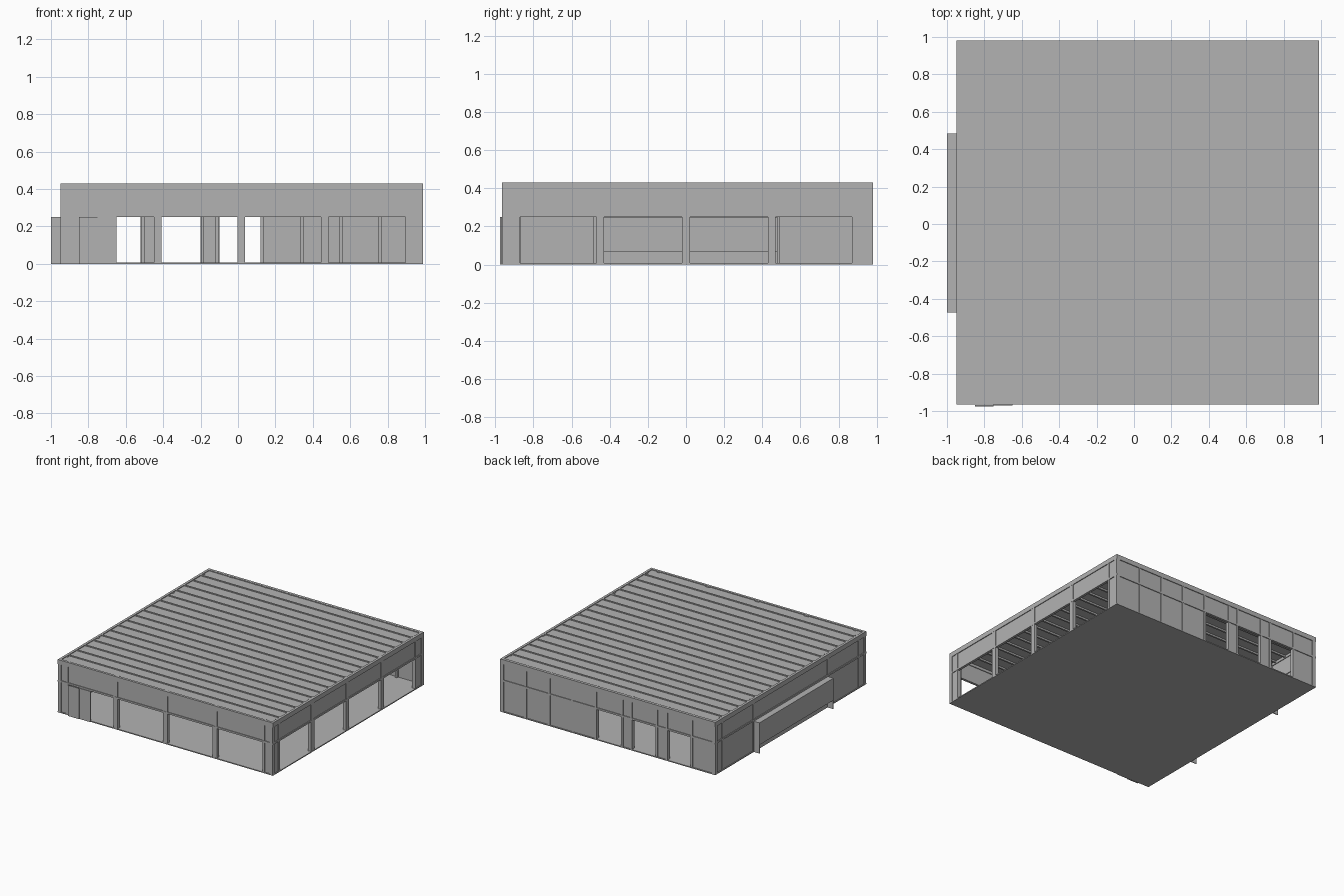
import bpy
import bmesh

cube = bpy.data.objects.get("Cube")
if cube:
    bpy.data.objects.remove(cube, do_unlink=True)

grey = bpy.data.materials.new("plain grey")
grey.use_nodes = True
colour = (0.45, 0.45, 0.45, 1)
grey.diffuse_color = colour
grey.node_tree.nodes["Principled BSDF"].inputs["Base Color"].default_value = colour

# Main outline and levels of the building
LEFT, RIGHT, FRONT, BACK = -0.95, 0.99, -0.965, 0.98
HEAD, TOP, SKIN = 0.25, 0.43, 0.008


def build(name, boxes):
    """Make one object from boxes given as x, y and z ranges."""
    bm = bmesh.new()
    for xs, ys, zs in boxes:
        verts = bmesh.ops.create_cube(bm, size=1)["verts"]
        for v in verts:
            v.co = [(r[0] + r[1]) / 2 + c * (r[1] - r[0])
                    for c, r in zip(v.co, (xs, ys, zs))]
    mesh = bpy.data.meshes.new(name)
    bm.to_mesh(mesh)
    bm.free()
    mesh.materials.append(grey)
    obj = bpy.data.objects.new(name, mesh)
    bpy.context.collection.objects.link(obj)
    return obj


def on_side(side, along, depth, zs):
    """Place a box on a wall; depth is measured inwards from its outer face."""
    near, far = depth
    if side == "front":
        return along, (FRONT + near, FRONT + far), zs
    if side == "back":
        return along, (BACK - far, BACK - near), zs
    if side == "left":
        return (RIGHT - far, RIGHT - near), along, zs
    return (LEFT + near, LEFT + far), along, zs


def wall(side, posts, panels):
    """Upper band, rails, posts and the closed lower panels of one wall."""
    span = (LEFT, RIGHT) if side in ("front", "back") else (FRONT, BACK)
    inner = (span[0] + 0.006, span[1] - 0.006)
    build(side + "_upper_panel", [on_side(side, inner, (0.006, 0.014), (HEAD, TOP - 0.02))])
    build(side + "_rails", [on_side(side, span, (0, 0.02), (HEAD, HEAD + 0.014)),
                            on_side(side, span, (0, 0.02), (TOP - 0.038, TOP))])
    build(side + "_posts", [on_side(side, (c - w / 2, c + w / 2), (0.001, 0.03), (0, TOP - 0.002))
                            for c, w in posts])
    build(side + "_lower_panels", [on_side(side, p, (0.006, 0.014), (0, HEAD)) for p in panels])


# Floor slab
build("floor", [((LEFT, RIGHT), (FRONT, BACK), (0, SKIN))])

# Roof deck with evenly spaced ribs
build("roof_deck", [((LEFT + 0.015, RIGHT - 0.01), (FRONT + 0.01, BACK - 0.01), (0.414, 0.424))])
build("roof_ribs", [((LEFT + 0.015, RIGHT - 0.01), (y - 0.007, y + 0.007), (0.4, 0.429))
                    for y in [-0.849 + 0.1065 * i for i in range(18)]])

# Four walls: posts as centre and width, panels as ranges along the wall
wide, thin = 0.04, 0.018
wall("front",
     [(-0.941, thin), (-0.866, thin), (-0.43, wide), (0.018, wide),
      (0.465, wide), (0.905, thin), (0.981, thin)],
     [(LEFT, -0.85), (0.9, RIGHT)])
wall("back",
     [(x, thin) for x in (-0.941, -0.735, -0.51, -0.42, -0.19, -0.11,
                          0.13, 0.34, 0.55, 0.76, 0.981)],
     [(LEFT, -0.74), (-0.52, -0.41), (-0.2, -0.1), (0.12, RIGHT)])
side_posts = [(-0.956, thin), (-0.88, thin), (-0.45, wide), (0, wide),
              (0.45, wide), (0.88, thin), (0.971, thin)]
wall("left", side_posts, [(FRONT, -0.88), (0.88, BACK)])
wall("right",
     [(-0.956, thin), (-0.875, thin), (-0.475, thin),
      (0.485, thin), (0.88, thin), (0.971, thin)],
     [(FRONT, -0.47), (0.48, BACK)])

# Sliding entrance doors in front of the wall
build("entrance_doors", [((-0.85, -0.75), (FRONT - 0.01, FRONT - 0.003), (0, HEAD)),
                         ((-0.75, -0.65), (FRONT - 0.005, FRONT + 0.002), (0, HEAD))])

# Projecting service bay: cheeks, canopy, hanging screen and low sill
bay = (-0.47, 0.48)
build("bay_cheeks", [((-1, LEFT), (y - 0.003, y + 0.003), (0, HEAD)) for y in bay])
build("bay_canopy", [((-1, LEFT), bay, (HEAD - 0.006, HEAD))])
build("bay_screen", [((-1, -0.994), bay, (0.07, HEAD))])
build("bay_sill", [((LEFT, LEFT + 0.008), bay, (0, 0.07))])
